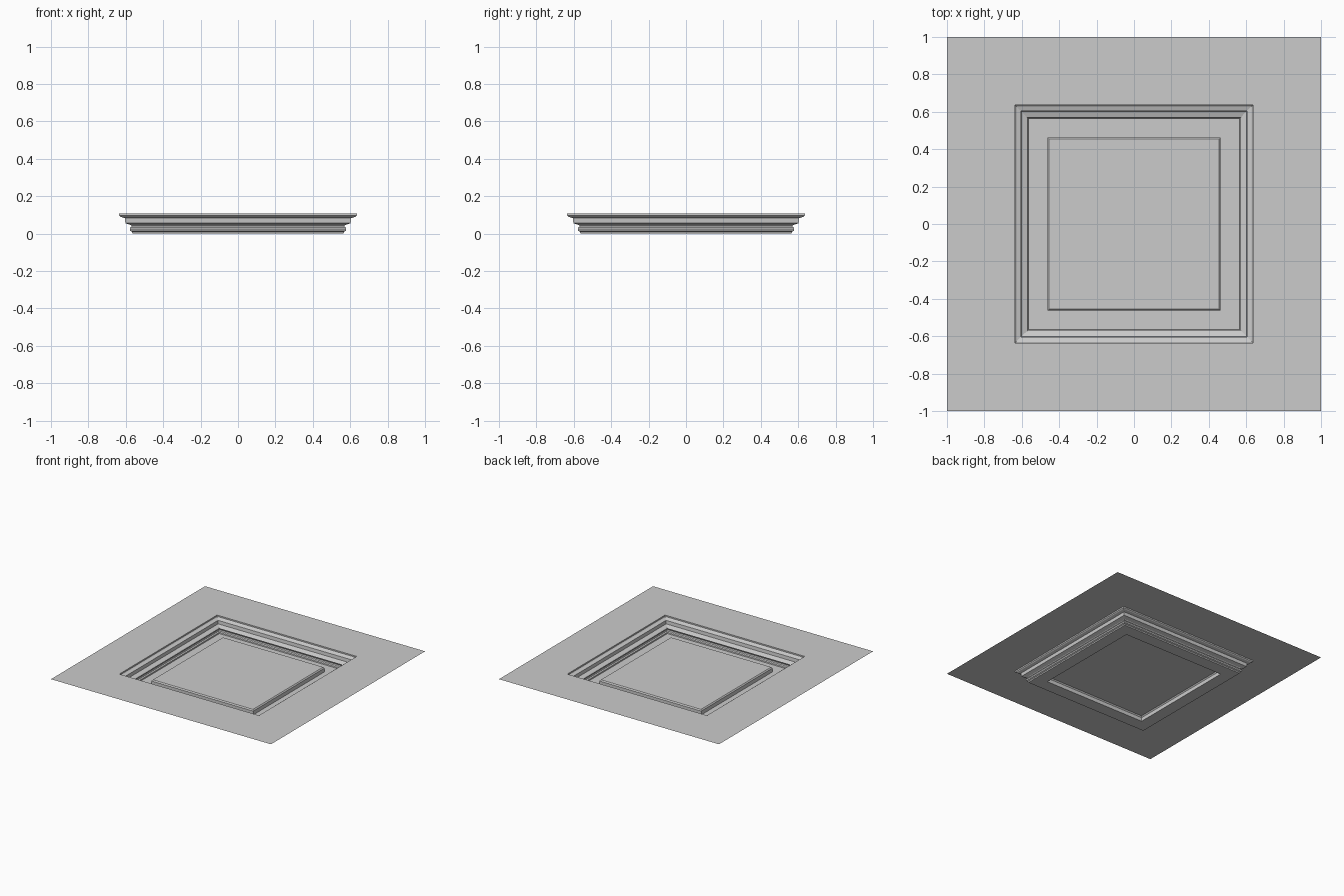
import bpy
import bmesh

old = bpy.data.objects.get("Cube")
if old:
    bpy.data.objects.remove(old, do_unlink=True)

# Plain grey plaster
plaster = bpy.data.materials.new("plain_grey")
plaster.use_nodes = True
grey = (0.6, 0.6, 0.6, 1)
plaster.diffuse_color = grey
plaster.node_tree.nodes["Principled BSDF"].inputs["Base Color"].default_value = grey


def square_sheet(name, profile, fill=False):
    """Sweep a (half width, height) profile round a square, outside to inside."""
    bm = bmesh.new()
    rings = [[bm.verts.new((sx * r, sy * r, z))
              for sx, sy in ((-1, -1), (1, -1), (1, 1), (-1, 1))]
             for r, z in profile]
    for outer, inner in zip(rings, rings[1:]):
        for i in range(4):
            j = (i + 1) % 4
            bm.faces.new((outer[i], outer[j], inner[j], inner[i]))
    if fill:
        bm.faces.new(rings[-1])
    mesh = bpy.data.meshes.new(name)
    bm.to_mesh(mesh)
    bm.free()
    mesh.materials.append(plaster)
    obj = bpy.data.objects.new(name, mesh)
    bpy.context.collection.objects.link(obj)
    return obj


TOP = 0.107
LIP = (0.635, TOP)
FLOOR = (0.565, 0)
PANEL = (0.463, 0)

# Flat surround
square_sheet("outer_plate", [(1, TOP), LIP])

# Stepped moulding down into the recess, with an undercut bead at the foot
square_sheet("recess_moulding", [
    LIP, (0.635, 0.096), (0.628, 0.09), (0.605, 0.083),
    (0.602, 0.056), (0.572, 0.046),
    (0.567, 0.04), (0.576, 0.034), (0.579, 0.025), (0.576, 0.015),
    (0.566, 0.01), FLOOR])

# Recess floor and raised centre panel
square_sheet("recess_floor", [FLOOR, PANEL])
square_sheet("raised_panel", [PANEL, (0.463, 0.031), (0.455, 0.04)], fill=True)
